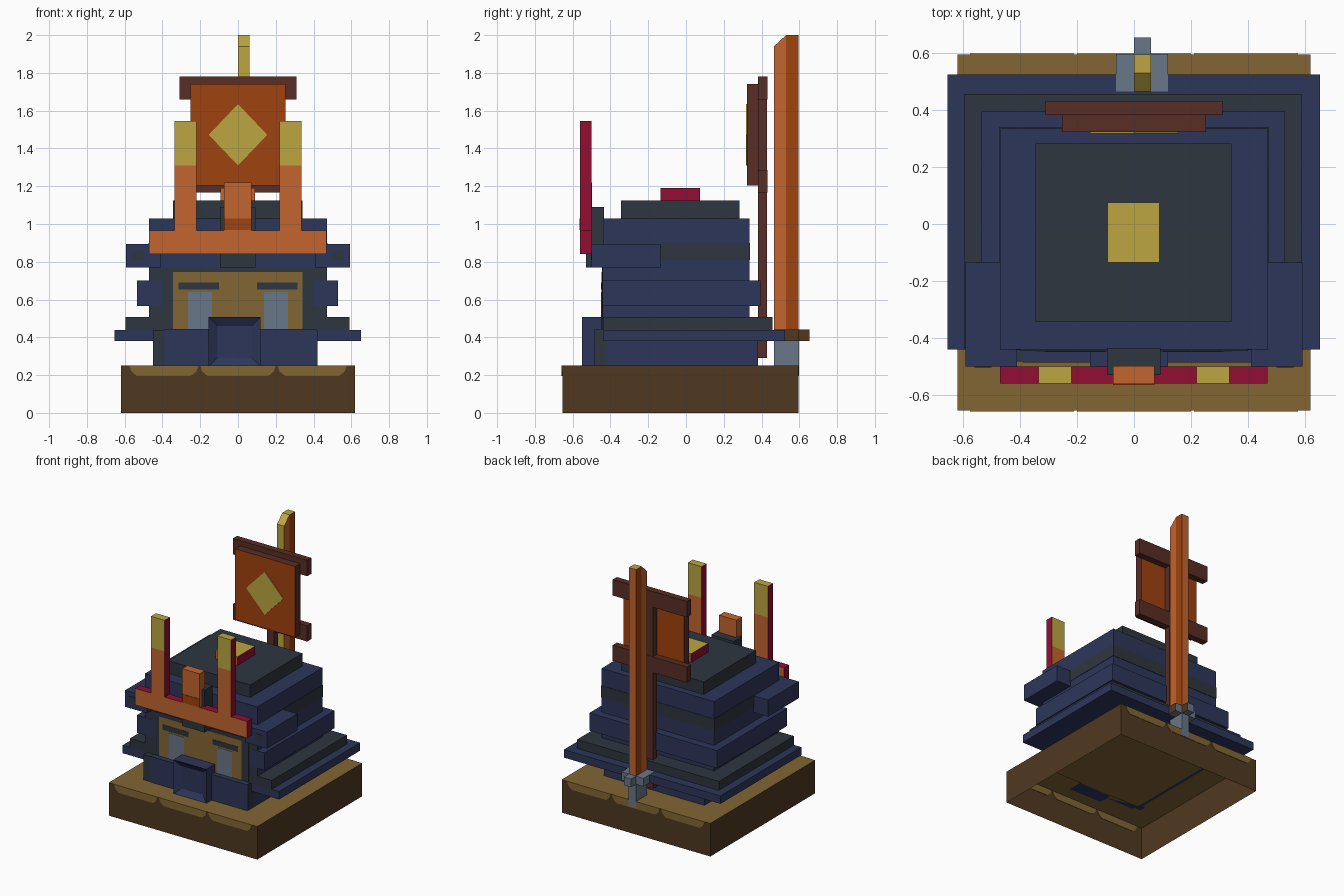
import bpy, bmesh
from mathutils import Vector

cube = bpy.data.objects.get("Cube")
if cube:
    bpy.data.objects.remove(cube, do_unlink=True)


def linear(c):
    c /= 255
    return c / 12.92 if c <= 0.04045 else ((c + 0.055) / 1.055) ** 2.4


def material(name, r, g, b):
    m = bpy.data.materials.new(name)
    col = (linear(r), linear(g), linear(b), 1)
    m.use_nodes = True
    m.diffuse_color = col
    m.node_tree.nodes["Principled BSDF"].inputs["Base Color"].default_value = col
    return m


gold = material("gold", 188, 166, 65)
orange = material("orange", 194, 101, 45)
rust = material("rust", 160, 66, 14)
navy = material("navy", 45, 54, 90)
slate = material("slate", 46, 54, 63)
crimson = material("crimson", 146, 14, 52)
steel = material("steel", 105, 119, 136)
tan = material("tan", 130, 102, 52)
earth = material("earth_brown", 79, 57, 33)
wood = material("dark_wood", 88, 45, 37)

DIRS = {"left": (1, 0, 0), "right": (-1, 0, 0), "back": (0, 1, 0),
        "front": (0, -1, 0), "top": (0, 0, 1), "bottom": (0, 0, -1)}


def finish(name, bm, mat, sides):
    """Make an object; faces turned towards a named side get that side's colour."""
    bmesh.ops.recalc_face_normals(bm, faces=bm.faces)
    me = bpy.data.meshes.new(name)
    me.materials.append(mat)
    for side, m in sides.items():
        me.materials.append(m)
        for f in bm.faces:
            if f.normal.dot(Vector(DIRS[side])) > 0.7:
                f.material_index = len(me.materials) - 1
    bm.to_mesh(me)
    bm.free()
    ob = bpy.data.objects.new(name, me)
    bpy.context.collection.objects.link(ob)
    return ob


def box_mesh(x, y, z):
    bm = bmesh.new()
    bmesh.ops.create_cube(bm, size=1)
    for v in bm.verts:
        v.co = [(r[0] + r[1]) / 2 + c * (r[1] - r[0]) for c, r in zip(v.co, (x, y, z))]
    return bm


def box(name, x, y, z, mat, **sides):
    return finish(name, box_mesh(x, y, z), mat, sides)


def prism(name, pts, axis, lo, hi, mat, **sides):
    """Extrude a profile of (horizontal, z) points along the x or y axis."""
    bm = bmesh.new()
    place = (lambda p, d: (d, p[0], p[1])) if axis == "x" else (lambda p, d: (p[0], d, p[1]))
    f = bm.faces.new([bm.verts.new(place(p, lo)) for p in pts])
    ext = bmesh.ops.extrude_face_region(bm, geom=[f])["geom"]
    step = Vector(place((0, 0), hi - lo))
    bmesh.ops.translate(bm, verts=[g for g in ext if isinstance(g, bmesh.types.BMVert)], vec=step)
    return finish(name, bm, mat, sides)


# Plinth, open underneath
bm = box_mesh((-.62, .62), (-.655, .595), (0, .25))
bm.normal_update()
bmesh.ops.delete(bm, geom=[f for f in bm.faces if f.normal.z < -.5], context="FACES")
plinth = finish("plinth", bm, earth, {"top": tan})

# Sand drips over the front and back edges
for side, y in (("front", -.655), ("back", .595)):
    for i, (a, b) in enumerate(((-.575, -.21), (-.2, .2), (.21, .575))):
        pts = [(a, .25), (a + .01, .22), (a + .04, .195),
               (b - .04, .195), (b - .01, .22), (b, .25)]
        prism(f"{side}_drip_{i}", pts, "y", y - .003, y + .003, tan)
box("plinth_inner_panel", (-.39, .39), (-.43, .33), (.24, .246), tan)

# Stacked armour tiers
box("neck", (-.42, .42), (-.42, .38), (.245, .39), navy)
box("neck_guard", (-.655, .652), (-.44, .525), (.38, .44), navy)
box("lower_tier", (-.595, .59), (-.44, .457), (.44, .507), slate)
box("middle_tier", (-.535, .53), (-.4425, .395), (.567, .70), navy)
box("helmet_core", (-.47, .47), (-.44, .335), (.505, 1.03), navy)
box("helmet_band", (-.473, .473), (-.14, .338), (.81, .90), slate)
box("helmet_cap", (-.345, .342), (-.343, .282), (1.03, 1.125), slate)
box("cap_knob", (-.093, .09), (-.135, .075), (1.12, 1.19), crimson,
    top=gold, front=orange, back=orange)

# Face
box("face_surround_wide", (-.47, .47), (-.441, -.43), (.505, .77), slate)
box("face_surround", (-.4, .4), (-.445, -.436), (.44, .77), slate)
box("face", (-.345, .342), (-.4475, -.439), (.44, .745), tan)
for s, side in ((1, "left"), (-1, "right")):
    def span(a, b):
        return tuple(sorted((s * a, s * b)))
    box(f"{side}_eye", span(.138, .265), (-.45, -.442), (.44, .64), steel)
    box(f"{side}_brow", span(.1, .315), (-.45, -.442), (.652, .69), slate)
    # Cheek guards and visor ears
    box(f"{side}_cheek_guard", span(.37, .45 if s < 0 else .42), (-.483, -.41), (.25, .44), slate)
    box(f"{side}_ear", span(.41, .592), (-.5, -.135), (.77, .895), navy)
    box(f"{side}_ear_stud", span(.5, .56), (-.503, -.497), (.81, .86), slate)
    # Crest horns
    box(f"{side}_horn", span(.22, .335), (-.56, -.5), (.9, 1.31), crimson,
        front=orange, back=orange)
    box(f"{side}_horn_tip", span(.22, .335), (-.56, -.5), (1.31, 1.545), crimson,
        front=gold, back=gold, top=gold)
box("chin_mask", (-.39, .415), (-.487, -.41), (.25, .445), navy)

# Mouth piece with a recessed square
bm = box_mesh((-.155, .12), (-.55, -.435), (.245, .507))
bm.normal_update()
front = [f for f in bm.faces if f.normal.y < -.5]
bmesh.ops.inset_individual(bm, faces=front, thickness=.065)
bmesh.ops.translate(bm, verts=list(front[0].verts), vec=(0, .03, 0))
finish("mouth_piece", bm, navy, {})

# Crest
box("crest_mount", (-.095, .093), (-.53, -.435), (.77, 1.09), slate)
box("crest_bar", (-.47, .468), (-.56, -.5), (.84, .965), crimson, front=orange, back=orange)
box("crest_center", (-.073, .072), (-.562, -.498), (.9, 1.22), orange)
box("crest_center_shade", (-.073, .072), (-.565, -.56), (.967, 1.03), rust)

# Banner on its frame
box("banner_pole", (-.025, .035), (.38, .43), (.29, 1.7), wood)
for label, z in (("upper", (1.66, 1.78)), ("lower", (1.167, 1.285))):
    box(f"banner_{label}_bar", (-.31, .31), (.382, .432), z, wood)
box("banner", (-.252, .252), (.323, .383), (1.205, 1.74), wood, front=rust, back=rust)
prism("banner_diamond", [(-.155, 1.472), (0, 1.31), (.155, 1.472), (0, 1.635)],
      "y", .318, .324, gold)

# Sword standing behind, with a slanted tip
prism("blade_front_half", [(.465, .44), (.53, .44), (.53, 2), (.465, 1.94)],
      "x", 0, .06, orange, front=gold, top=gold)
box("blade_back_half", (0, .06), (.53, .595), (.44, 2), rust, back=orange, top=gold)
box("sword_guard", (-.063, .12), (.465, .597), (.38, .442), steel, left=earth)
box("sword_guard_spur", (0, .06), (.59, .655), (.38, .442), steel, left=earth)
prism("sword_grip", [(.465, .2), (.53, .17), (.599, .2), (.599, .39), (.465, .39)],
      "x", 0, .06, steel)
